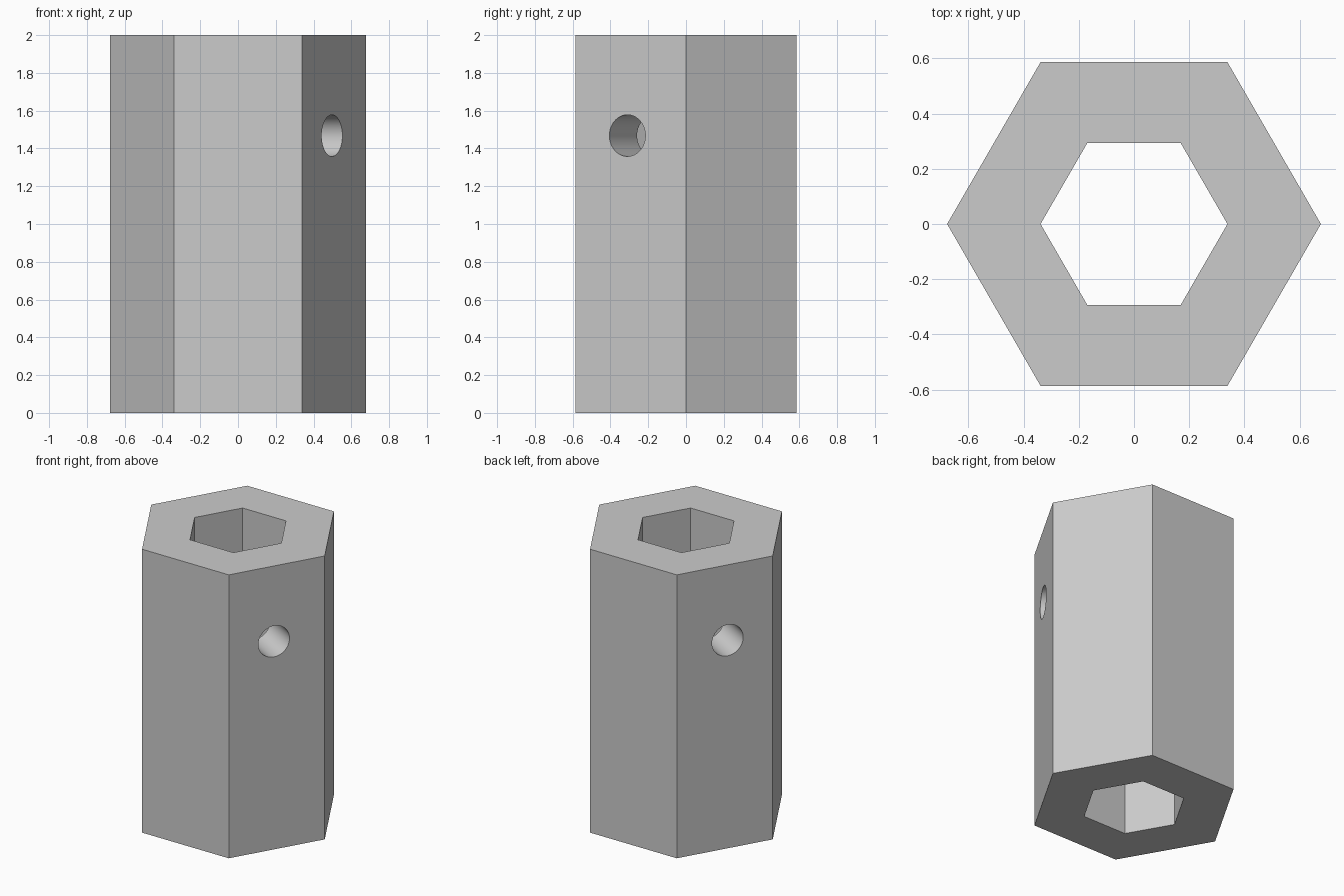
import bpy
import math
from mathutils import Vector

default = bpy.data.objects.get("Cube")
if default:
    bpy.data.objects.remove(default, do_unlink=True)

HEIGHT = 2.0
OUTER = 0.677          # corner radius of the hexagon
INNER = OUTER / 2      # corner radius of the bore
HOLE_RADIUS = 0.11
HOLE_Z = 1.468
HOLE_SHIFT = -0.02     # sideways offset of the cross hole on its face

grey = bpy.data.materials.new("plain grey")
grey.use_nodes = True
colour = (0.6, 0.6, 0.6, 1.0)
grey.diffuse_color = colour
grey.node_tree.nodes["Principled BSDF"].inputs["Base Color"].default_value = colour


def prism(name, sides, radius, depth, location, rotation=(0, 0, 0)):
    bpy.ops.mesh.primitive_cylinder_add(
        vertices=sides, radius=radius, depth=depth,
        location=location, rotation=rotation)
    obj = bpy.context.object
    obj.name = name
    obj.data.materials.append(grey)
    return obj


def cut(target, cutter):
    mod = target.modifiers.new(cutter.name, 'BOOLEAN')
    mod.operation = 'DIFFERENCE'
    mod.solver = 'EXACT'
    mod.object = cutter
    bpy.context.view_layer.objects.active = target
    bpy.ops.object.modifier_apply(modifier=mod.name)
    bpy.data.objects.remove(cutter, do_unlink=True)


# Hexagonal body with corners on the x axis
turn = (0, 0, math.radians(30))
middle = Vector((0, 0, HEIGHT / 2))
body = prism("hex_sleeve", 6, OUTER, HEIGHT, middle, turn)

# Hexagonal bore, open at both ends
cut(body, prism("bore_cutter", 6, INNER, HEIGHT * 1.2, middle, turn))

# Round cross hole through two opposite walls
angle = math.radians(-30)
along_face = Vector((-math.sin(angle), math.cos(angle), 0))
centre = along_face * HOLE_SHIFT + Vector((0, 0, HOLE_Z))
cut(body, prism("cross_hole_cutter", 64, HOLE_RADIUS, OUTER * 3, centre,
                (0, math.pi / 2, angle)))

# Smooth hole walls, crisp hexagon edges
bpy.ops.object.select_all(action='DESELECT')
body.select_set(True)
bpy.context.view_layer.objects.active = body
bpy.ops.object.shade_smooth_by_angle(angle=math.radians(30))
